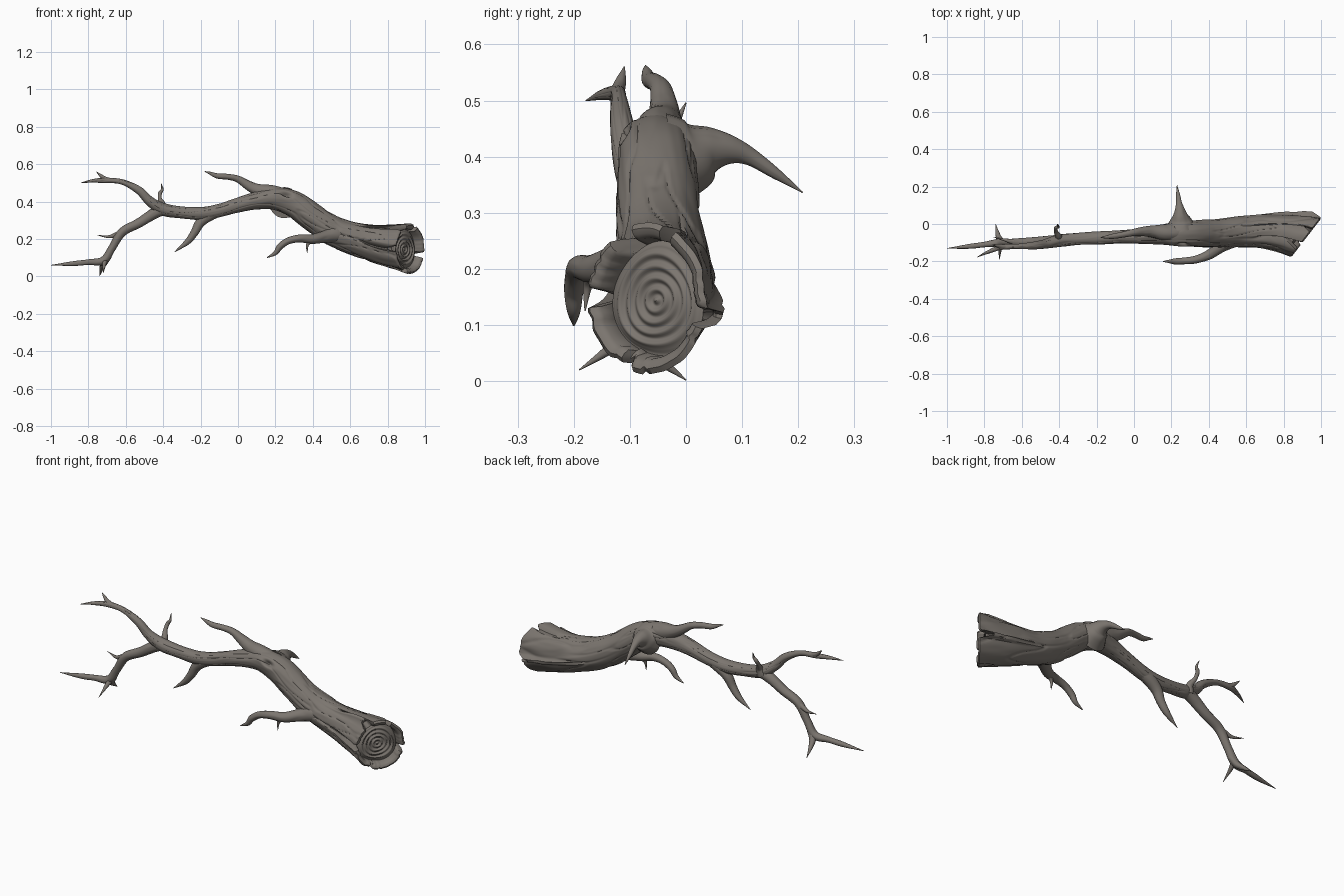
import bpy, bmesh, math
from mathutils import Vector, noise

bark_mat = bpy.data.materials.new("grey brown bark")
bark_mat.diffuse_color = (0.2, 0.18, 0.16, 1)

CUT_NORMAL = Vector((0.79, -0.61, 0)).normalized()
KNOT = Vector((0.26, -0.104, 0.435))
# gaps in the torn bark: angle, half width (degrees), depth
GAPS = [(116, 9, .11), (178, 6, .07), (346, 6, .07), (68, 4, .05), (250, 4, .02)]


def smooth(a, b, x):
    t = min(1, max(0, (x - a) / (b - a)))
    return t * t * (3 - 2 * t)


def spline(pts, res):
    """Catmull-Rom through (x, y, z, radius) points."""
    P = [Vector(p) for p in pts]
    P = [P[0] * 2 - P[1]] + P + [P[-1] * 2 - P[-2]]
    out = []
    for i in range(1, len(P) - 2):
        a, b, c, d = P[i - 1:i + 3]
        for k in range(res):
            t = k / res
            out.append(0.5 * (2 * b + (c - a) * t + (2 * a - 5 * b + 4 * c - d) * t * t
                              + (3 * b - a - 3 * c + d) * t ** 3))
    return out + [P[-2]]


def gap(th, wide=1.0):
    """Total gap depth at an angle, and its 0..1 strength."""
    deg = math.degrees(th) % 360
    depth = strength = 0
    for a, w, d in GAPS:
        diff = (deg - a + 180) % 360 - 180
        g = math.exp(-(diff / (w * wide)) ** 4)
        depth += d * g
        strength = max(strength, g)
    return depth, strength


def bark(th, length):
    """Radius factor: long cracks plus soft lumps."""
    a = th + length * 0.8
    c, s = math.cos(a), math.sin(a)
    crack = max(0, 1 - abs(noise.noise(Vector((c * 1.7, s * 1.7, length * 3.5)))) * 11)
    fine = noise.noise(Vector((c * 4, s * 4, length * 9)))
    lump = noise.noise(Vector((c * .8, s * .8, length * 8 + 5)))
    return 1 - 0.05 * crack + 0.02 * fine + 0.07 * lump


def tube(name, pts, seg=28, res=10, ref=(0, 1, 0), trunk=False):
    ref = Vector(ref)
    path = spline(pts, res)
    cen = [p.to_3d() for p in path]
    bm = bmesh.new()
    rings, length = [], 0.0

    def add_ring(cos):
        r = [bm.verts.new(c) for c in cos]
        if rings:
            q = rings[-1]
            for j in range(seg):
                k = (j + 1) % seg
                bm.faces.new((q[j], q[k], r[k], r[j]))
        rings.append(r)

    angles = [2 * math.pi * j / seg for j in range(seg)]
    for i, p in enumerate(path):
        c = cen[i]
        n = (cen[min(i + 1, len(cen) - 1)] - cen[max(i - 1, 0)]).normalized()
        if i:
            length += (c - cen[i - 1]).length
        if trunk:
            n = n.lerp(CUT_NORMAL, smooth(.5, .9, c.x)).normalized()
        u = (ref - n * ref.dot(n)).normalized()
        v = n.cross(u)
        ring = []
        for th in angles:
            r = max(p.w, .0012) * bark(th, length + pts[0][0] * 3)
            d = u * math.cos(th) + v * math.sin(th)
            co = c + d * r
            if trunk and c.x > .1:
                # knot hole, and bark torn towards the cut end
                e = co - KNOT
                k = math.sqrt((e.x * .6 + e.z * .5) ** 2 + (e.z * 1.1) ** 2 + e.y ** 2)
                co += d * (.012 * math.exp(-(k / .035) ** 2) - .034 * math.exp(-(k / .014) ** 2))
                w = smooth(.58, .9, c.x)
                depth, g = gap(th)
                co += n * (.018 - depth) * w - d * r * .12 * gap(th, .6)[1] * smooth(.4, .85, c.x)
            ring.append(co)
        add_ring(ring)

    if trunk:
        # torn bark rim, then the recessed wood with growth rings
        outer = [x.co.copy() for x in rings[-1]]
        c = cen[-1]
        for inset, lift in ((.93, .007), (.86, .004), (.80, -.004)):
            add_ring([c + (o - c - n * n.dot(o - c)) * inset + n * (n.dot(o - c) + lift) for o in outer])
        for k in range(41):
            f = 1 - k / 41
            ring = []
            for th in angles:
                wob = 1 + .06 * math.sin(2 * th + 1) * (1 - f) + .04 * math.sin(3 * th + f * 4) * f
                h = -.012 + .0035 * math.cos(f * 5 * 2 * math.pi + .3 * math.sin(th)) - .012 * smooth(.9, 1, f)
                ring.append(c + (u * math.cos(th) + v * math.sin(th)) * .102 * f * wob + n * h)
            add_ring(ring)
    bm.faces.new(rings[0][::-1])
    bm.faces.new(rings[-1])
    bmesh.ops.recalc_face_normals(bm, faces=bm.faces)
    me = bpy.data.meshes.new(name)
    bm.to_mesh(me)
    bm.free()
    ob = bpy.data.objects.new(name, me)
    bpy.context.collection.objects.link(ob)
    me.materials.append(bark_mat)
    bpy.context.view_layer.objects.active = ob
    ob.select_set(True)
    bpy.ops.object.shade_smooth_by_angle(angle=math.radians(50))
    ob.select_set(False)


# trunk running from the upper fork tip to the cut end
tube("trunk", [
    (-.84, -.178, .50, .001), (-.78, -.15, .51, .009), (-.71, -.125, .513, .014), (-.62, -.12, .505, .014),
    (-.53, -.115, .46, .021), (-.47, -.105, .40, .026), (-.40, -.09, .358, .033), (-.30, -.08, .341, .032),
    (-.20, -.075, .336, .034), (-.10, -.07, .351, .035), (0, -.065, .381, .039), (.10, -.06, .405, .047),
    (.20, -.052, .416, .061), (.30, -.05, .385, .070), (.40, -.05, .315, .074), (.50, -.045, .25, .079),
    (.60, -.04, .207, .085), (.70, -.038, .182, .096), (.80, -.042, .16, .113), (.90, -.06, .145, .134)],
    seg=112, res=18, trunk=True)

# lower fork and its twigs
tube("lower_fork", [
    (-.36, -.083, .35, .022), (-.43, -.09, .345, .029), (-.53, -.095, .285, .025), (-.62, -.10, .235, .023),
    (-.675, -.10, .15, .020), (-.72, -.10, .085, .022), (-.80, -.11, .076, .015), (-.88, -.12, .068, .013),
    (-1.0, -.13, .06, .001)])
tube("lower_tip", [(-.69, -.10, .11, .017), (-.717, -.085, .07, .017), (-.73, -.05, .04, .011),
                   (-.74, 0, .002, .001)])
tube("front_thorn", [(-.705, -.09, .10, .016), (-.715, -.125, .065, .011), (-.72, -.19, .02, .001)],
     ref=(1, 0, 0))
tube("fork_twig", [(-.58, -.10, .255, .016), (-.64, -.095, .228, .015), (-.69, -.085, .212, .008),
                   (-.75, -.07, .22, .001)])
# upper fork spur and upright shoot
tube("upper_spur", [(-.67, -.122, .512, .010), (-.71, -.12, .522, .012), (-.735, -.115, .54, .008),
                    (-.757, -.11, .56, .001)])
tube("upright_shoot", [(-.41, -.08, .35, .028), (-.405, -.065, .385, .018), (-.418, -.04, .415, .011),
                       (-.417, -.02, .445, .010), (-.405, -.015, .465, .007), (-.41, 0, .496, .001)])
# branch above the bend
tube("upper_branch", [
    (.25, -.045, .425, .045), (.17, -.045, .445, .045), (.10, -.04, .465, .032), (.05, -.04, .49, .025),
    (0, -.045, .52, .019), (-.05, -.055, .532, .016), (-.11, -.065, .537, .014), (-.15, -.07, .552, .008),
    (-.18, -.072, .562, .001)])
# hanging twig
tube("hanging_twig", [(-.06, -.07, .36, .024), (-.14, -.07, .335, .032), (-.20, -.072, .29, .027),
                      (-.232, -.075, .235, .021), (-.27, -.075, .185, .016), (-.34, -.08, .13, .001)])
# front branch and its thorn
tube("front_branch", [
    (.60, -.06, .225, .035), (.52, -.085, .225, .045), (.46, -.125, .212, .032), (.40, -.165, .20, .026),
    (.33, -.19, .203, .021), (.27, -.197, .19, .018), (.225, -.20, .16, .017), (.20, -.20, .125, .012),
    (.155, -.20, .10, .002)])
tube("front_branch_thorn", [(.40, -.165, .20, .018), (.372, -.175, .17, .009), (.37, -.18, .125, .001)])
# back spike with a broad flared base
tube("back_spike", [
    (.25, -.02, .395, .085), (.25, .015, .402, .064), (.248, .045, .412, .042), (.245, .08, .412, .026),
    (.24, .115, .40, .016), (.235, .16, .37, .010), (.23, .208, .336, .001)], ref=(1, 0, 0))
